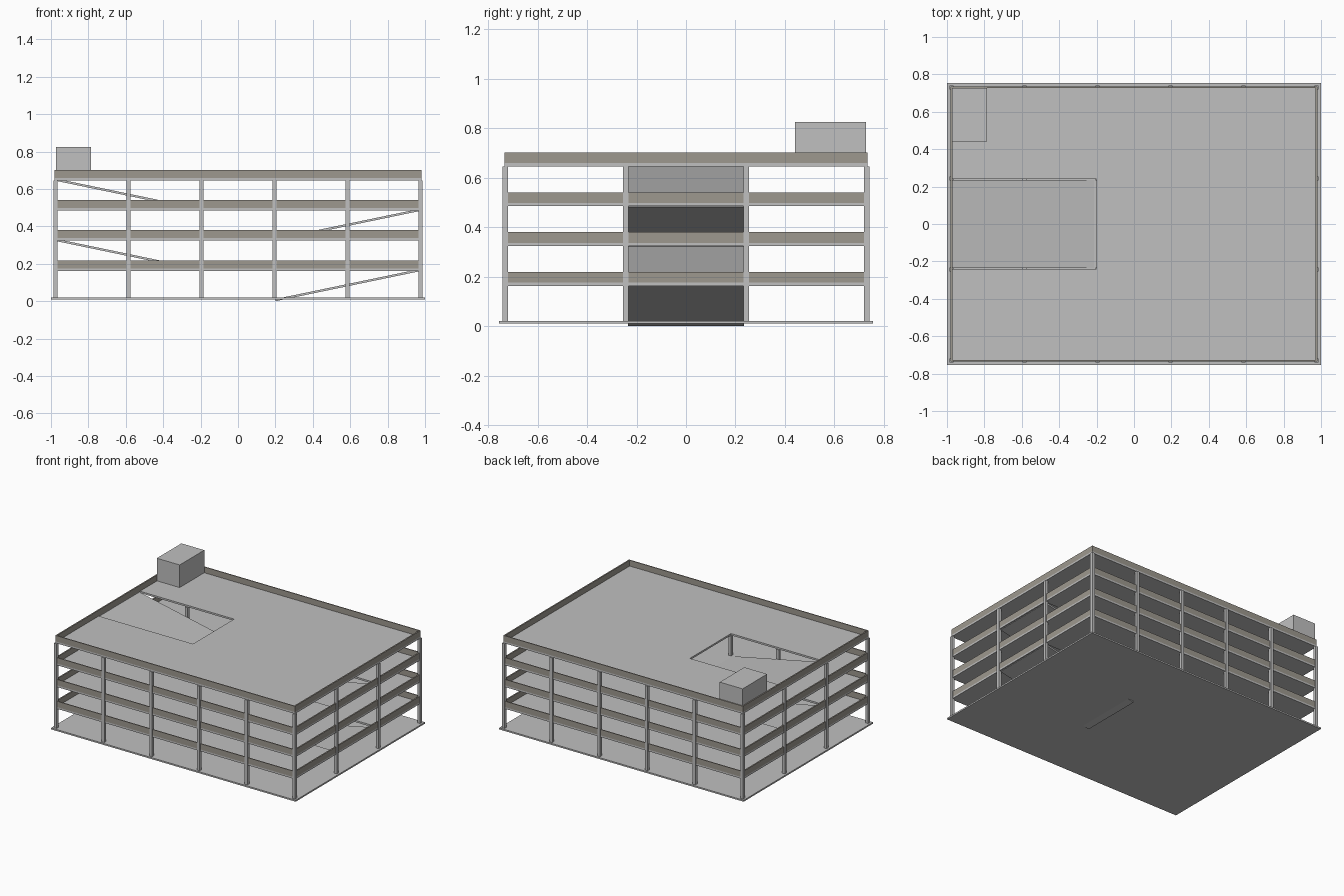
import bpy, bmesh

cube = bpy.data.objects.get("Cube")
if cube:
    bpy.data.objects.remove(cube, do_unlink=True)


def material(name, rgb):
    m = bpy.data.materials.new(name)
    m.use_nodes = True
    m.diffuse_color = (*rgb, 1)
    m.node_tree.nodes["Principled BSDF"].inputs["Base Color"].default_value = (*rgb, 1)
    return m


CONCRETE = material("light concrete", (0.53, 0.53, 0.53))
STONE = material("warm stone", (0.34, 0.315, 0.275))


def finish(name, bm, mat):
    bmesh.ops.recalc_face_normals(bm, faces=bm.faces)
    mesh = bpy.data.meshes.new(name)
    bm.to_mesh(mesh)
    bm.free()
    mesh.materials.append(mat)
    ob = bpy.data.objects.new(name, mesh)
    bpy.context.collection.objects.link(ob)
    return ob


def prism(name, points, offset, mat):
    """Extrude a closed outline along an offset."""
    bm = bmesh.new()
    face = bm.faces.new([bm.verts.new(p) for p in points])
    ext = bmesh.ops.extrude_face_region(bm, geom=[face], use_keep_orig=True)
    moved = [g for g in ext["geom"] if isinstance(g, bmesh.types.BMVert)]
    bmesh.ops.translate(bm, verts=moved, vec=offset)
    return finish(name, bm, mat)


def box(name, x0, x1, y0, y1, z0, z1, mat):
    outline = [(x0, y0, z0), (x1, y0, z0), (x1, y1, z0), (x0, y1, z0)]
    return prism(name, outline, (0, 0, z1 - z0), mat)


def holed_plate(name, xs, ys, z0, z1, mat):
    """Plate on a three by three grid whose middle cell is open."""
    bm = bmesh.new()
    v = [[bm.verts.new((x, y, z0)) for y in ys] for x in xs]
    faces = [bm.faces.new((v[i][j], v[i + 1][j], v[i + 1][j + 1], v[i][j + 1]))
             for i in range(3) for j in range(3) if (i, j) != (1, 1)]
    ext = bmesh.ops.extrude_face_region(bm, geom=faces, use_keep_orig=True)
    moved = [g for g in ext["geom"] if isinstance(g, bmesh.types.BMVert)]
    bmesh.ops.translate(bm, verts=moved, vec=(0, 0, z1 - z0))
    return finish(name, bm, mat)


W, D = 0.98, 0.734           # half size of each deck
STOREY, SLAB = 0.161, 0.013
FIRST = 0.163                # underside of the first deck
RAMP_IN, RAMP_OUT, RAMP_Y = 0.2, 0.97, 0.24

# Ground slab
box("ground_slab", -1, 1, -0.755, 0.755, 0.01, 0.021, CONCRETE)

# Decks with ramp openings, parapets and ramps, alternating sides
for level in range(4):
    side = 1 if level % 2 == 0 else -1
    low = FIRST + level * STOREY
    top = low + SLAB
    hole = sorted((side * RAMP_IN, side * RAMP_OUT))
    holed_plate(f"deck_{level + 1}", [-W, *hole, W], [-D, -RAMP_Y, RAMP_Y, D],
                low, top, CONCRETE)
    holed_plate(f"parapet_{level + 1}", [-W, -W + 0.01, W - 0.01, W],
                [-D, -D + 0.007, D - 0.007, D], top, top + 0.043, STONE)
    start = level * STOREY
    a, b, y = side * RAMP_IN, side * RAMP_OUT, RAMP_Y - 0.006
    prism(f"ramp_{level + 1}",
          [(a, -y, start), (b, -y, low - 0.003),
           (b, -y, low + 0.009), (a, -y, start + 0.012)],
          (0, 2 * y, 0), CONCRETE)

# Column grid
R = 0.011
for i in range(6):
    for j in range(4):
        x, y = -0.975 + i * 0.39, -0.73 + j * 0.4867
        box(f"column_{i + 1}_{j + 1}", x - R, x + R, y - R, y + R,
            0.021, FIRST + 3 * STOREY, CONCRETE)

# Stair house on the roof
box("stair_house", -0.972, -0.785, 0.44, 0.727, 0.659, 0.826, CONCRETE)
